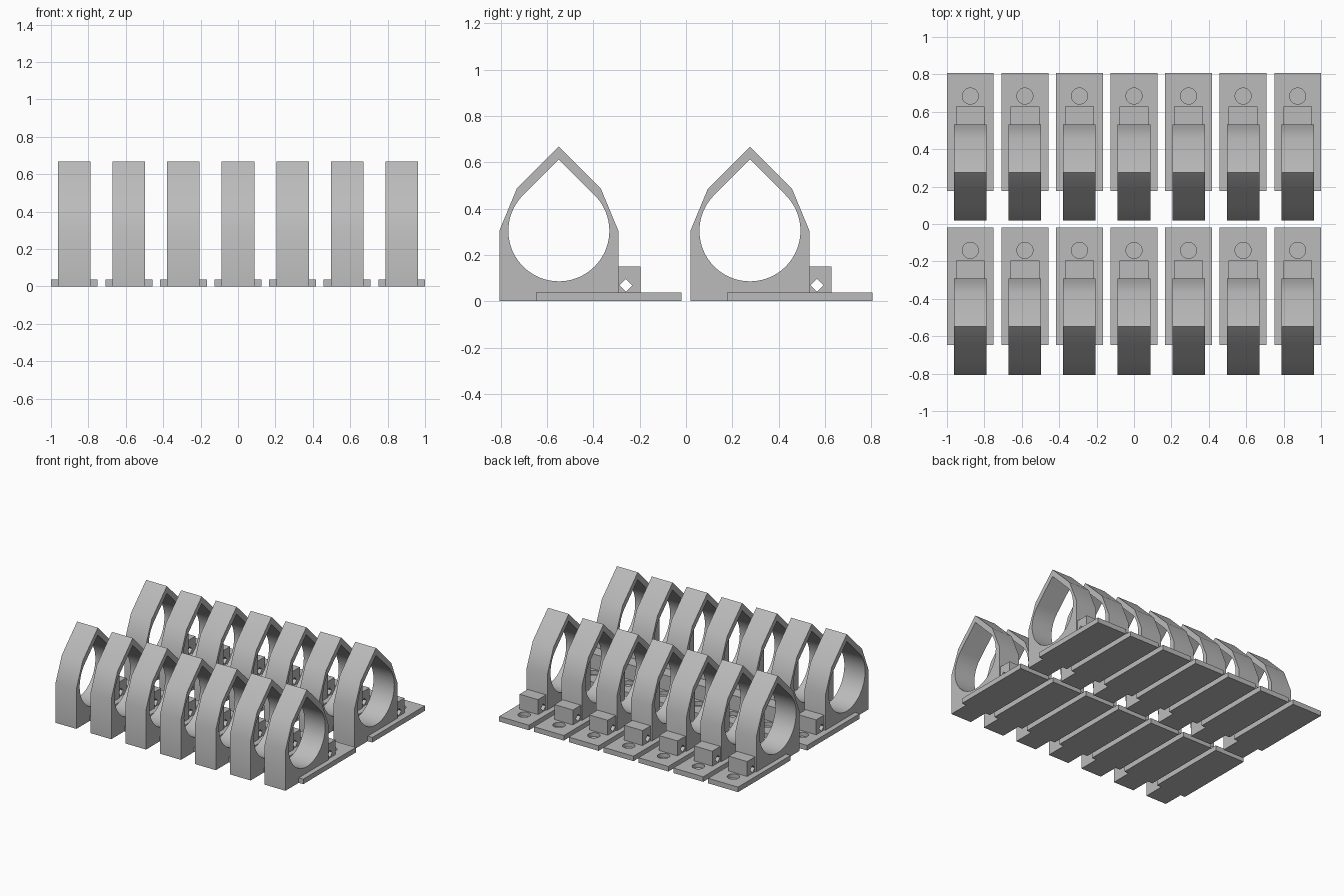
import bpy, bmesh, math
from mathutils import Matrix

if "Cube" in bpy.data.objects:
    bpy.data.objects.remove(bpy.data.objects["Cube"])

grey = bpy.data.materials.new("plain grey")
grey.diffuse_color = (0.5, 0.5, 0.5, 1)
grey.use_nodes = True
grey.node_tree.nodes["Principled BSDF"].inputs["Base Color"].default_value = grey.diffuse_color

# profile plane (y, z) turned so that the extrusion runs along x
SIDEWAYS = Matrix(((0, 0, 1, 0), (1, 0, 0, 0), (0, 1, 0, 0), (0, 0, 0, 1)))


def arc(cx, cy, r, start, end, n):
    step = (end - start) / n
    return [(cx + r * math.cos(math.radians(start + i * step)),
             cy + r * math.sin(math.radians(start + i * step))) for i in range(n + 1)]


def extruded(name, loops, half, matrix):
    """Fill an outline with holes, thicken it and return it as a welded mesh."""
    curve = bpy.data.curves.new(name, 'CURVE')
    curve.dimensions = '2D'
    curve.fill_mode = 'BOTH'
    curve.extrude = half
    for pts in loops:
        sp = curve.splines.new('POLY')
        sp.points.add(len(pts) - 1)
        for p, (a, b) in zip(sp.points, pts):
            p.co = (a, b, 0, 1)
        sp.use_cyclic_u = True
    ob = bpy.data.objects.new(name, curve)
    bpy.context.collection.objects.link(ob)
    dg = bpy.context.evaluated_depsgraph_get()
    mesh = bpy.data.meshes.new_from_object(ob.evaluated_get(dg))
    bpy.data.objects.remove(ob)
    mesh.transform(matrix)
    return finish(mesh, name)


def finish(mesh, name):
    bm = bmesh.new()
    bm.from_mesh(mesh)
    bmesh.ops.remove_doubles(bm, verts=bm.verts, dist=1e-5)
    bmesh.ops.recalc_face_normals(bm, faces=bm.faces)
    bm.to_mesh(mesh)
    bm.free()
    mesh.name = name
    mesh.materials.clear()
    mesh.materials.append(grey)
    mesh.shade_smooth()
    mesh.set_sharp_from_angle(angle=math.radians(30))
    return mesh


# ring body: square foot, half octagon running into a 45 degree roof, teardrop bore
R, ZC, r = 0.257, 0.304, 0.218
d = R * math.sqrt(0.5)
outer = [(-R, 0), (R, 0), (R, ZC), (d, ZC + d), (0, ZC + R * math.sqrt(2)),
         (-d, ZC + d), (-R, ZC)]
bore = arc(0, ZC, r, 135, 405, 60) + [(0, ZC + r * math.sqrt(2))]
ring_mesh = extruded("ring_body", [outer, bore], 0.087, SIDEWAYS)

# lug behind the ring with a diamond cross hole
lug = [(R, 0.038), (0.353, 0.038), (0.353, 0.151), (R, 0.151)]
diamond = [(0.289 + 0.028 * a, 0.069 + 0.028 * b) for a, b in ((1, 0), (0, 1), (-1, 0), (0, -1))]
lug_mesh = extruded("lug", [lug, diamond], 0.077, SIDEWAYS)

# base plate with a round blind pocket: open top and walls, closed floor
bm = bmesh.new()
T, FLOOR = 0.038, 0.008
plate = [(-0.125, -0.099), (0.125, -0.099), (0.125, 0.530), (-0.125, 0.530)]
circle = arc(0, 0.408, 0.043, 0, 360, 32)[:-1]
low = [bm.verts.new((x, y, 0)) for x, y in plate]
top = [bm.verts.new((x, y, T)) for x, y in plate]
rim = [bm.verts.new((x, y, T)) for x, y in circle]
pit = [bm.verts.new((x, y, FLOOR)) for x, y in circle]
bm.faces.new(low[::-1])
bm.faces.new(pit)
for lower, upper in ((low, top), (rim, pit)):
    n = len(lower)
    for i in range(n):
        j = (i + 1) % n
        bm.faces.new((lower[i], lower[j], upper[j], upper[i]))
edges = [bm.edges.get((loop[i], loop[i - 1])) for loop in (top, rim) for i in range(len(loop))]
bmesh.ops.triangle_fill(bm, edges=edges, use_beauty=True)
bmesh.ops.dissolve_limit(bm, angle_limit=0.001, verts=[], edges=[])
base_mesh = bpy.data.meshes.new("base_plate")
bm.to_mesh(base_mesh)
bm.free()
finish(base_mesh, "base_plate")

# two rows of seven clamps
for row, y in enumerate((-0.549, 0.276)):
    for col in range(7):
        for mesh in (ring_mesh, lug_mesh, base_mesh):
            ob = bpy.data.objects.new(f"{mesh.name}_{row + 1}_{col + 1}", mesh)
            ob.location = (-0.875 + col * 1.75 / 6, y, 0)
            bpy.context.collection.objects.link(ob)
